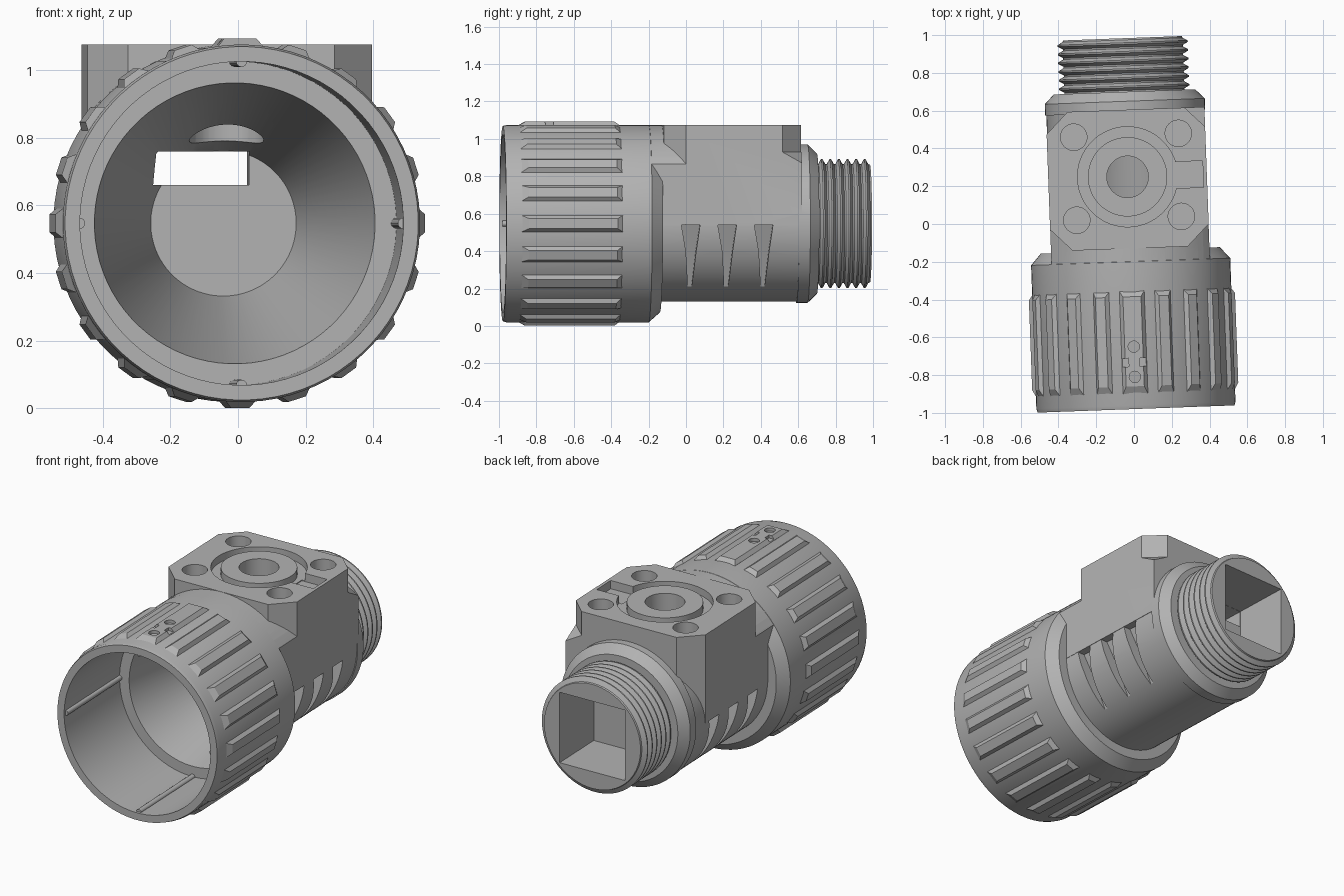
import bpy, bmesh, math
from mathutils import Matrix, Vector

cube = bpy.data.objects.get("Cube")
if cube:
    bpy.data.objects.remove(cube, do_unlink=True)

AXIS_Z = 0.547          # height of the main axis
PLACE = Matrix.Translation((-0.025, 0, 0)) @ Matrix.Rotation(math.radians(2.1), 4, 'Z')

grey = bpy.data.materials.new("plain grey")
grey.use_nodes = True
grey.diffuse_color = (0.45, 0.45, 0.45, 1)
grey.node_tree.nodes["Principled BSDF"].inputs["Base Color"].default_value = (0.45, 0.45, 0.45, 1)


def make(name, bm):
    bmesh.ops.recalc_face_normals(bm, faces=bm.faces)
    mesh = bpy.data.meshes.new(name)
    bm.to_mesh(mesh)
    bm.free()
    obj = bpy.data.objects.new(name, mesh)
    bpy.context.collection.objects.link(obj)
    mesh.materials.append(grey)
    return obj


def loft(name, rings):
    """Solid through a list of equal-length point rings, capped at both ends."""
    bm = bmesh.new()
    loops = [[bm.verts.new(p) for p in ring] for ring in rings]
    n = len(loops[0])
    for a, b in zip(loops, loops[1:]):
        for i in range(n):
            j = (i + 1) % n
            bm.faces.new((a[i], a[j], b[j], b[i]))
    bm.faces.new(loops[0])
    bm.faces.new(loops[-1])
    return make(name, bm)


def turned(name, profile, n=80):
    """Solid of revolution about the main axis from (radius, y) points."""
    turn = [2 * math.pi * (i + 0.5) / n for i in range(n)]
    return loft(name, [[(r * math.cos(t), y, AXIS_Z + r * math.sin(t)) for t in turn]
                       for r, y in profile])


def box(name, x0, x1, y0, y1, z0, z1):
    return loft(name, [[(x0, y0, z), (x1, y0, z), (x1, y1, z), (x0, y1, z)] for z in (z0, z1)])


def post(name, x, y, r, z0, z1, n=40):
    turn = [2 * math.pi * i / n for i in range(n)]
    return loft(name, [[(x + r * math.cos(t), y + r * math.sin(t), z) for t in turn]
                       for z in (z0, z1)])


def combine(target, other, operation):
    """Apply a boolean and remove the helper."""
    mod = target.modifiers.new("combine", 'BOOLEAN')
    mod.operation, mod.object, mod.solver = operation, other, 'EXACT'
    bpy.context.view_layer.objects.active = target
    bpy.ops.object.modifier_apply(modifier=mod.name)
    bpy.data.objects.remove(other, do_unlink=True)


def join(name, objs):
    bm = bmesh.new()
    for o in objs:
        bm.from_mesh(o.data)
        bpy.data.objects.remove(o, do_unlink=True)
    return make(name, bm)


# Housing: sleeve, barrel, collar and threaded spigot turned in one piece
profile = [(0.522, -0.98), (0.528, -0.96), (0.528, -0.20), (0.475, -0.14), (0.418, -0.14),
           (0.418, 0.59), (0.424, 0.59), (0.424, 0.65), (0.375, 0.70), (0.318, 0.70)]
PITCH = 0.046
for i in range(6):
    y = 0.703 + i * PITCH
    profile += [(0.318, y + 0.004), (0.345, y + 0.019), (0.345, y + 0.027), (0.318, y + 0.042)]
profile.append((0.315, 0.984))
housing = turned("housing", profile)

# Flat-sided block on top, with cut corners
W, C, Y0, Y1 = 0.42, 0.115, -0.13, 0.605
plan = [(-W + C, Y0), (W - C, Y0), (W, Y0 + C), (W, Y1), (-W + C, Y1), (-W, Y1 - C), (-W, Y0 + C)]
block = loft("block", [[(x, y, z) for x, y in plan] for z in (0.54, 1.075)])
corner = [(W - C, Y1 + 0.01, 0.93), (W + 0.01, Y1 + 0.01, 0.86), (W + 0.01, Y1 - C, 0.93)]
combine(block, loft("corner_cut", [corner, [(x, y, 1.2) for x, y, z in corner]]), 'DIFFERENCE')

# Sleeve carried back under the block, trimmed to the block's width
shoulder = turned("shoulder", [(0.527, -0.30), (0.527, 0.06)])
combine(shoulder, box("trim", -0.4195, 0.4195, -0.4, 0.3, 0.541, 1.3), 'INTERSECT')
combine(housing, block, 'UNION')
combine(housing, shoulder, 'UNION')

# Main bore with a step and a tapering chamber
combine(housing, turned("bore", [(0.478, -1.1), (0.478, -0.42), (0.415, -0.42), (0.215, 0.49)]),
        'DIFFERENCE')
# Square socket in the spigot and the window linking it to the chamber
S = 0.213
combine(housing, box("socket", -S, S, 0.64, 1.1, AXIS_Z - S, AXIS_Z + S), 'DIFFERENCE')
combine(housing, box("window", -S + 0.001, 0.075, 0.12, 0.7, 0.66, AXIS_Z + S - 0.001), 'DIFFERENCE')

# Port, ring groove, key slot and screw holes in the top face
TOP = 1.2
PORT_Y = 0.25
groove = post("groove", 0, PORT_Y, 0.265, 1.03, TOP, 64)
combine(groove, post("groove_core", 0, PORT_Y, 0.21, 0.9, TOP + 0.1, 64), 'DIFFERENCE')
combine(housing, groove, 'DIFFERENCE')
combine(housing, box("slot", 0.235, 0.40, PORT_Y - 0.07, PORT_Y + 0.07, 1.025, TOP), 'DIFFERENCE')
combine(housing, post("port", 0, PORT_Y, 0.11, 0.6, TOP), 'DIFFERENCE')
for sx in (-1, 1):
    for sy in (-1, 1):
        combine(housing, post("screw_hole", sx * 0.277, PORT_Y + sy * 0.22, 0.07, 0.90, TOP), 'DIFFERENCE')

# Tapering notches down each side of the barrel
for side in (-1, 1):
    for y in (0.01, 0.205, 0.40):
        outline = [(-0.05, 0.54), (0.05, 0.54), (0.03, 0.40), (0.008, 0.19), (-0.008, 0.19), (-0.025, 0.40)]
        inner = [(side * (0.24 + (z - 0.19) * 0.38), y + dy, z) for dy, z in outline]
        outer = [(side * 0.6, y + dy, z) for dy, z in outline]
        combine(housing, loft("side_notch", [inner, outer]), 'DIFFERENCE')

# Grip ribs round the sleeve
def rib(name, angle, half):
    spin = Matrix.Translation((0, 0, AXIS_Z)) @ Matrix.Rotation(angle, 4, 'Y')
    def ring(r, h, ya, yb):
        return [spin @ Vector(p) for p in ((-h, ya, r), (h, ya, r), (h, yb, r), (-h, yb, r))]
    return loft(name, [ring(0.505, half, -0.90, -0.355), ring(0.524, half, -0.90, -0.355),
                       ring(0.546, half - 0.018, -0.86, -0.385)])

COUNT = 20
ribs = [rib("rib", 2 * math.pi * i / COUNT, 0.045) for i in range(1, COUNT)]
grip_ribs = join("grip_ribs", ribs)

# Wider top rib with two dimples and side nicks
marker_rib = rib("marker_rib", 0, 0.066)
for y in (-0.81, -0.65):
    combine(marker_rib, post("dimple", 0, y, 0.03, 1.072, TOP, 24), 'DIFFERENCE')
for side in (-1, 1):
    x = sorted((side * 0.03, side * 0.08))
    combine(marker_rib, box("nick", x[0], x[1], -0.755, -0.71, 1.075, TOP), 'DIFFERENCE')

# Four round ridges along the inside of the bore
ridges = []
for i in range(4):
    a = i * math.pi / 2
    cx, cz = 0.478 * math.cos(a), AXIS_Z + 0.478 * math.sin(a)
    ridges.append(loft("ridge", [[(cx + 0.016 * math.cos(k * math.pi / 8), y,
                                   cz + 0.016 * math.sin(k * math.pi / 8)) for k in range(16)]
                                 for y in (-0.965, -0.41)]))
bore_ridges = join("bore_ridges", ridges)

# Shade and place every part
parts = [housing, grip_ribs, marker_rib, bore_ridges]
bpy.ops.object.select_all(action='DESELECT')
for part in parts:
    part.data.transform(PLACE)
    part.select_set(True)
bpy.context.view_layer.objects.active = housing
bpy.ops.object.shade_smooth_by_angle(angle=math.radians(25))
